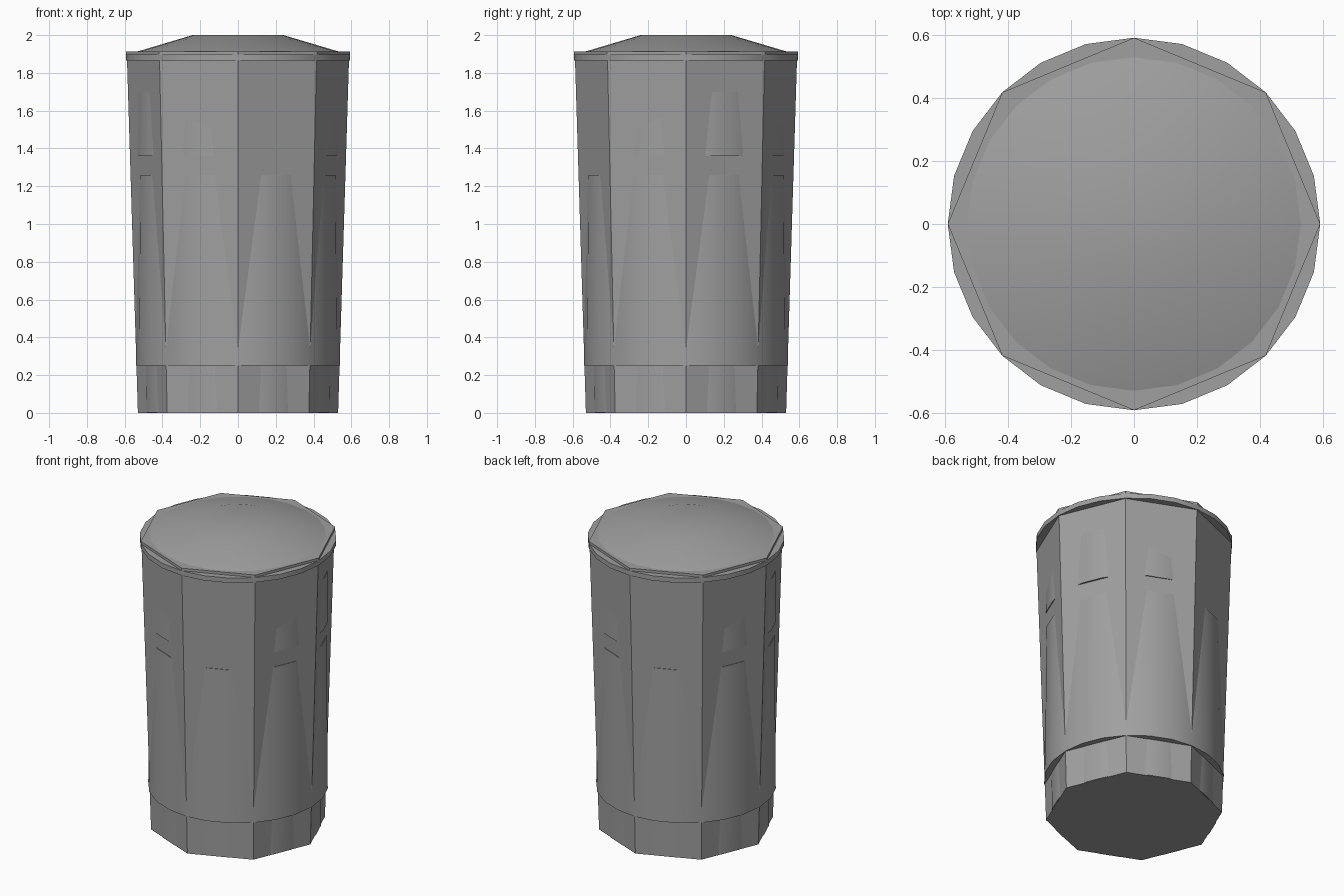
import bpy
import bmesh
import math

old = bpy.data.objects.get("Cube")
if old:
    bpy.data.objects.remove(old, do_unlink=True)

grey = bpy.data.materials.new("metal grey")
grey.use_nodes = True
colour = (0.35, 0.35, 0.35, 1)
grey.diffuse_color = colour
grey.node_tree.nodes["Principled BSDF"].inputs["Base Color"].default_value = colour


def frustum(name, sides, rings, smooth=0, stretch=(1, 1), turn=0):
    """Closed solid through (radius, height) rings, with corners on the x axis."""
    bm = bmesh.new()
    loops = []
    for radius, z in rings:
        loop = []
        for i in range(sides):
            a = math.tau * i / sides - turn
            x = radius * stretch[0] * math.cos(a)
            y = radius * stretch[1] * math.sin(a)
            loop.append(bm.verts.new((x * math.cos(turn) - y * math.sin(turn),
                                      x * math.sin(turn) + y * math.cos(turn), z)))
        loops.append(loop)
    for low, high in zip(loops, loops[1:]):
        for i in range(sides):
            j = (i + 1) % sides
            bm.faces.new((low[i], low[j], high[j], high[i]))
    bm.faces.new(loops[0][::-1])
    bm.faces.new(loops[-1])
    mesh = bpy.data.meshes.new(name)
    bm.to_mesh(mesh)
    bm.free()
    mesh.materials.append(grey)
    obj = bpy.data.objects.new(name, mesh)
    bpy.context.collection.objects.link(obj)
    if smooth:
        bpy.ops.object.select_all(action='DESELECT')
        obj.select_set(True)
        bpy.context.view_layer.objects.active = obj
        bpy.ops.object.shade_smooth_by_angle(angle=math.radians(smooth))
    return obj


# Tapered eight-sided body
frustum("octagonal_body", 8, [(0.53, 0), (0.588, 1.88)])

# Round drums that bulge through the flat panels
frustum("base_drum", 24, [(0.499, 0.002), (0.503, 0.25)], 30)
frustum("lower_drum", 24, [(0.541, 0.25), (0.534, 1.26)], 30)
frustum("upper_drum", 24, [(0.538, 1.36), (0.538, 1.7)], 30,
        stretch=(1.011, 0.989), turn=math.radians(22.5))

# Round rim, eight-sided lid plate and domed lid
frustum("rim", 24, [(0.592, 1.865), (0.592, 1.897)], 30)
frustum("lid_plate", 8, [(0.592, 1.89), (0.592, 1.914)])
frustum("lid_dome", 24, [(0.53, 1.908), (0.53, 1.914), (0.24, 2.0)], 40)
